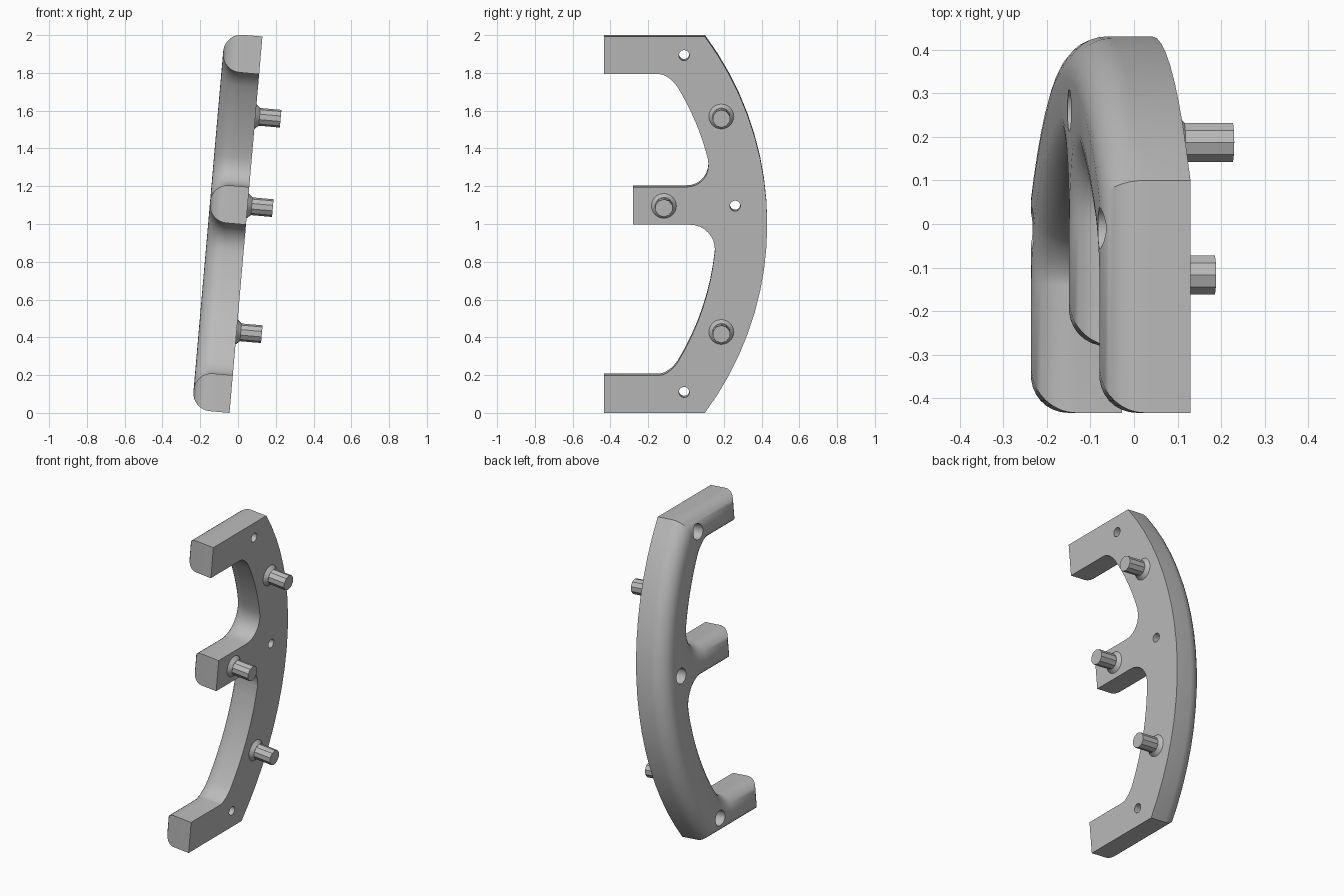
import bpy, bmesh, math
from mathutils import Vector, Matrix

if "Cube" in bpy.data.objects:
    bpy.data.objects.remove(bpy.data.objects["Cube"], do_unlink=True)

grey = bpy.data.materials.new("plain grey")
grey.use_nodes = True
colour = (0.5, 0.5, 0.5, 1)
grey.diffuse_color = colour
grey.node_tree.nodes["Principled BSDF"].inputs["Base Color"].default_value = colour

# The whole handle leans five degrees towards +x
LEAN = Matrix.Translation((-0.045, 0, 0)) @ Matrix.Rotation(math.radians(5), 4, 'Y')
THICK, ROUND = 0.2, 0.095
CENTRE, OUTER, INNER = -1.25, 1.68, 1.41
FRONT, MID_FRONT = -0.433, -0.28


def on_arc(radius, z):
    return Vector((CENTRE + math.sqrt(radius ** 2 - (z - 1) ** 2), z))


def arc(radius, z0, z1, steps):
    """Points on a bow curve, evenly spaced by angle."""
    a0, a1 = (math.asin((z - 1) / radius) for z in (z0, z1))
    angles = [a0 + (a1 - a0) * i / steps for i in range(steps + 1)]
    return [Vector((CENTRE + radius * math.cos(a), 1 + radius * math.sin(a))) for a in angles]


def corner(a, c, b, steps=8):
    """Rounded corner from a to b about the sharp point c, without its ends."""
    h, k = a.lerp(c, 0.55), b.lerp(c, 0.55)
    ts = [i / steps for i in range(1, steps)]
    return [a * (1 - t) ** 3 + h * 3 * t * (1 - t) ** 2 + k * 3 * t * t * (1 - t) + b * t ** 3
            for t in ts]


def opening(z_top, z_high, z_low, z_bottom, y_top, y_bottom):
    """Inner edge of one finger opening, from top to bottom."""
    top, bottom = Vector((y_top, z_top)), Vector((y_bottom, z_bottom))
    bow = arc(INNER, z_high, z_low, 8)
    return ([top] + corner(top, on_arc(INNER, z_top), bow[0]) + bow
            + corner(bow[-1], on_arc(INNER, z_bottom), bottom) + [bottom])


def inset(loop, d):
    """Move a closed outline inwards with mitred corners."""
    result = []
    for i, p in enumerate(loop):
        e = (p - loop[i - 1]).normalized()
        f = (loop[(i + 1) % len(loop)] - p).normalized()
        n, m = Vector((-e.y, e.x)), Vector((-f.y, f.x))
        result.append(p + (n + m) * d / (1 + n.dot(m)))
    return result


def finish(bm, name, smooth=True):
    bmesh.ops.recalc_face_normals(bm, faces=bm.faces)
    mesh = bpy.data.meshes.new(name)
    bm.to_mesh(mesh)
    bm.free()
    mesh.materials.append(grey)
    ob = bpy.data.objects.new(name, mesh)
    ob.matrix_world = LEAN
    bpy.context.collection.objects.link(ob)
    if smooth:
        shade(ob)
    return ob


def shade(ob):
    bpy.ops.object.select_all(action='DESELECT')
    ob.select_set(True)
    bpy.context.view_layer.objects.active = ob
    bpy.ops.object.shade_smooth_by_angle(angle=math.radians(30))


def loft(bm, loops):
    """Skin closed rings of 3D points and cap both ends."""
    rings = [[bm.verts.new(p) for p in loop] for loop in loops]
    for a, b in zip(rings, rings[1:]):
        for i in range(len(a)):
            bm.faces.new((a[i - 1], a[i], b[i], b[i - 1]))
    bm.faces.new(rings[0])
    bm.faces.new(rings[-1])


def turned(name, y, z, profile, sides, smooth=True):
    """Round part along x from (x, radius) pairs."""
    bm = bmesh.new()
    angles = [2 * math.pi * i / sides for i in range(sides)]
    loft(bm, [[(x, y + r * math.sin(a), z + r * math.cos(a)) for a in angles]
              for x, r in profile])
    return finish(bm, name, smooth)


# Bow-shaped body with three arms, rounded all round its -x face
outline = [Vector((FRONT, 0))] + arc(OUTER, 0, 2, 18) + [Vector((FRONT, 2)), Vector((FRONT, 1.8))]
outline += opening(1.8, 1.73, 1.35, 1.2, -0.14, 0.0)
outline += [Vector((MID_FRONT, 1.2)), Vector((MID_FRONT, 1.0))]
outline += opening(1.0, 0.86, 0.27, 0.2, 0.02, -0.14)
outline += [Vector((FRONT, 0.2))]
layers = [(0, 0)]
for i in range(9):
    t = math.pi / 2 * i / 8
    layers.append((-THICK + ROUND * (1 - math.sin(t)), ROUND * (1 - math.cos(t))))
bm = bmesh.new()
loft(bm, [[(x, p.x, p.y) for p in inset(outline, d)] for x, d in layers])
body = finish(bm, "handle_body", False)

# Stepped screw holes, wide on the rounded side
for i, (y, z) in enumerate([(-0.01, 1.9), (0.26, 1.1), (-0.01, 0.11)]):
    cutter = turned(f"hole_cutter_{i + 1}", y, z,
                    [(-0.3, 0.048), (-0.1, 0.048), (-0.1, 0.028), (0.05, 0.028)], 20, False)
    cutter.hide_render = True
    cutter.hide_viewport = True
    cutter.display_type = 'WIRE'
    cut = body.modifiers.new("screw_hole", 'BOOLEAN')
    cut.operation = 'DIFFERENCE'
    cut.solver = 'EXACT'
    cut.object = cutter

# Bake the holes so the shading can follow the cut edges
bpy.context.view_layer.update()
baked = bpy.data.meshes.new_from_object(body.evaluated_get(bpy.context.evaluated_depsgraph_get()))
body.modifiers.clear()
body.data = baked
shade(body)
for ob in [o for o in bpy.data.objects if o.name.startswith("hole_cutter")]:
    bpy.data.objects.remove(ob, do_unlink=True)

# Faceted locating pegs with tapered collars on the flat side
for label, y, z in [("upper", 0.187, 1.575), ("middle", -0.117, 1.1), ("lower", 0.187, 0.43)]:
    turned(label + "_peg", y, z, [(-0.01, 0.047), (0.134, 0.047)], 10, False)
    turned(label + "_peg_collar", y, z, [(-0.01, 0.066), (0, 0.066), (0.022, 0.047)], 24)
